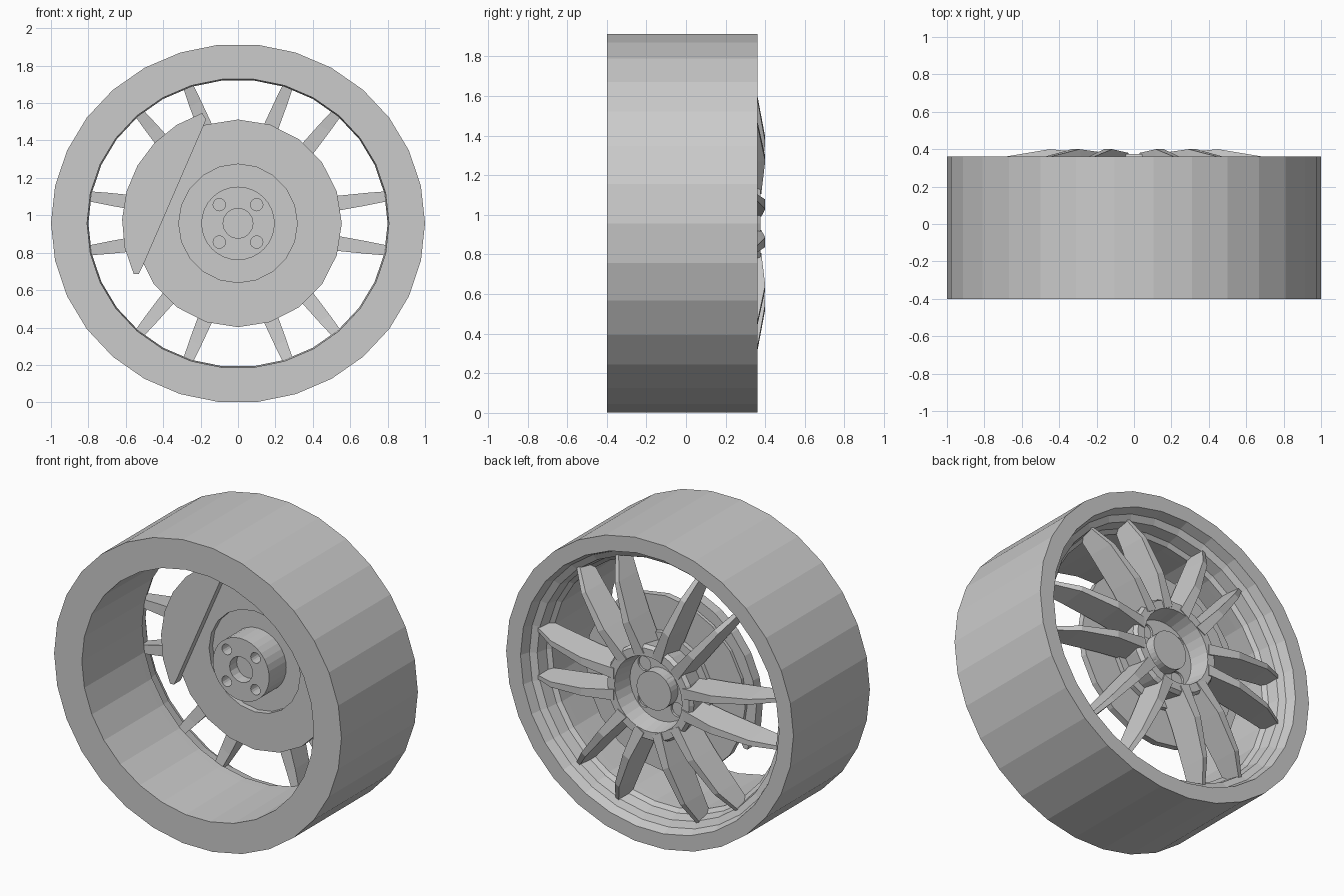
import bpy, bmesh
from math import sin, cos, pi, radians
from mathutils import Matrix

CZ = 0.957      # axle height
SQUASH = 0.96   # wheel is slightly flattened vertically

if "Cube" in bpy.data.objects:
    bpy.data.objects.remove(bpy.data.objects["Cube"], do_unlink=True)

grey = bpy.data.materials.new("plain grey")
grey.use_nodes = True
grey.diffuse_color = (0.6, 0.6, 0.6, 1)
grey.node_tree.nodes["Principled BSDF"].inputs["Base Color"].default_value = (0.6, 0.6, 0.6, 1)


def finish(name, bm, squash=1.0):
    bmesh.ops.remove_doubles(bm, verts=bm.verts, dist=1e-5)
    bmesh.ops.recalc_face_normals(bm, faces=bm.faces)
    me = bpy.data.meshes.new(name)
    bm.to_mesh(me)
    bm.free()
    me.transform(Matrix.Translation((0, 0, CZ)) @ Matrix.Diagonal((1, 1, squash, 1)))
    me.materials.append(grey)
    ob = bpy.data.objects.new(name, me)
    bpy.context.collection.objects.link(ob)
    return ob


def lathe(name, profile, sides, closed=False, squash=1.0):
    """Revolve (radius, y) points around the axle."""
    bm = bmesh.new()
    rings = []
    for r, y in profile:
        if r == 0:
            rings.append([bm.verts.new((0, y, 0))] * sides)
        else:
            rings.append([bm.verts.new((r * cos(2 * pi * i / sides), y, r * sin(2 * pi * i / sides)))
                          for i in range(sides)])
    pairs = list(zip(rings, rings[1:]))
    if closed:
        pairs.append((rings[-1], rings[0]))
    for a, b in pairs:
        for i in range(sides):
            j = (i + 1) % sides
            quad = []
            for v in (a[i], a[j], b[j], b[i]):
                if v not in quad:
                    quad.append(v)
            bm.faces.new(quad)
    return finish(name, bm, squash)


def drill(target, holes):
    """Cut round holes (x, z, radius, y0, y1) along the axle direction."""
    for x, z, r, y0, y1 in holes:
        cutter = lathe("hole_cutter", [(0, y0), (r, y0), (r, y1), (0, y1)], 16)
        cutter.location = (x, 0, z)
        cutter.hide_render = True
        mod = target.modifiers.new("hole", "BOOLEAN")
        mod.operation = "DIFFERENCE"
        mod.solver = "EXACT"
        mod.object = cutter
        bpy.context.view_layer.update()
        bpy.context.view_layer.objects.active = target
        bpy.ops.object.modifier_apply(modifier=mod.name)
        bpy.data.objects.remove(cutter, do_unlink=True)


# Tyre and rim barrel with a stepped lip at the back
lathe("tyre_and_rim", [(1, -0.4), (1, 0.36), (0.9, 0.36), (0.88, 0.3), (0.84, 0.28),
                       (0.825, 0.21), (0.8, 0.19), (0.8, 0.14), (0.807, -0.4)],
      30, closed=True, squash=SQUASH)

# Wheel hub: recessed cup with a centre cap
hub = lathe("wheel_hub", [(0, 0.215), (0.28, 0.215), (0.3, 0.35), (0.285, 0.375), (0.235, 0.375),
                          (0.215, 0.25), (0.12, 0.25), (0.12, 0.32), (0, 0.32)], 30)
lugs = [(sx * 0.1, sz * 0.1) for sx in (-1, 1) for sz in (-1, 1)]
drill(hub, [(x * 1.15, z * 1.15, 0.045, 0.225, 0.3) for x, z in lugs])

# Six pairs of diverging tapered spokes
stations = [  # radius, offset, back y, front y, back width, front width
    (0.24, 0.07, 0.38, 0.22, 0.07, 0.1),
    (0.45, 0.1, 0.4, 0.22, 0.05, 0.09),
    (0.69, 0.135, 0.36, 0.2, 0.035, 0.07),
    (0.84, 0.157, 0.28, 0.18, 0.025, 0.05)]
bm = bmesh.new()
for k in range(6):
    turn = Matrix.Rotation(k * pi / 3, 3, "Y")
    for side in (-1, 1):
        rings = []
        for r, off, yb, yf, wb, wf in stations:
            corners = [(-wb / 2, yb), (wb / 2, yb), (wf / 2, yf), (-wf / 2, yf)]
            ring = [bm.verts.new((r, y, side * off + w)) for w, y in corners]
            for v in ring:
                v.co = turn @ v.co
            rings.append(ring)
        for a, b in zip(rings, rings[1:]):
            for i in range(4):
                j = (i + 1) % 4
                bm.faces.new((a[i], a[j], b[j], b[i]))
        bm.faces.new(rings[0])
        bm.faces.new(rings[-1])
finish("spokes", bm, SQUASH)

# Brake disc with a raised hat towards the back
lathe("brake_disc", [(0, 0.2), (0.317, 0.2), (0.317, 0.165), (0.555, 0.165), (0.555, 0.205),
                     (0.335, 0.205), (0.335, 0.235), (0, 0.235)], 20)

# Axle hub with a centre bore and four lug holes
axle = lathe("axle_hub", [(0, 0.03), (0.196, 0.03), (0.196, 0.22), (0, 0.22)], 32)
drill(axle, [(0, 0, 0.08, -0.1, 0.1)] + [(x, z, 0.033, -0.1, 0.18) for x, z in lugs])

# Brake caliper: a slice of a larger disc on one side
bm = bmesh.new()
arc = [radians(108 + i * 14) for i in range(8)]
outline = [(0.62 * cos(a), 0.62 * sin(a)) for a in arc]
outline += [(-0.53, -0.27), (-0.51, -0.23), (-0.17, 0.555)]
face = bm.faces.new([bm.verts.new((x, 0.12, z)) for x, z in outline])
grown = bmesh.ops.extrude_face_region(bm, geom=[face])
for v in grown["geom"]:
    if isinstance(v, bmesh.types.BMVert):
        v.co.y = 0.185
finish("brake_caliper", bm)
